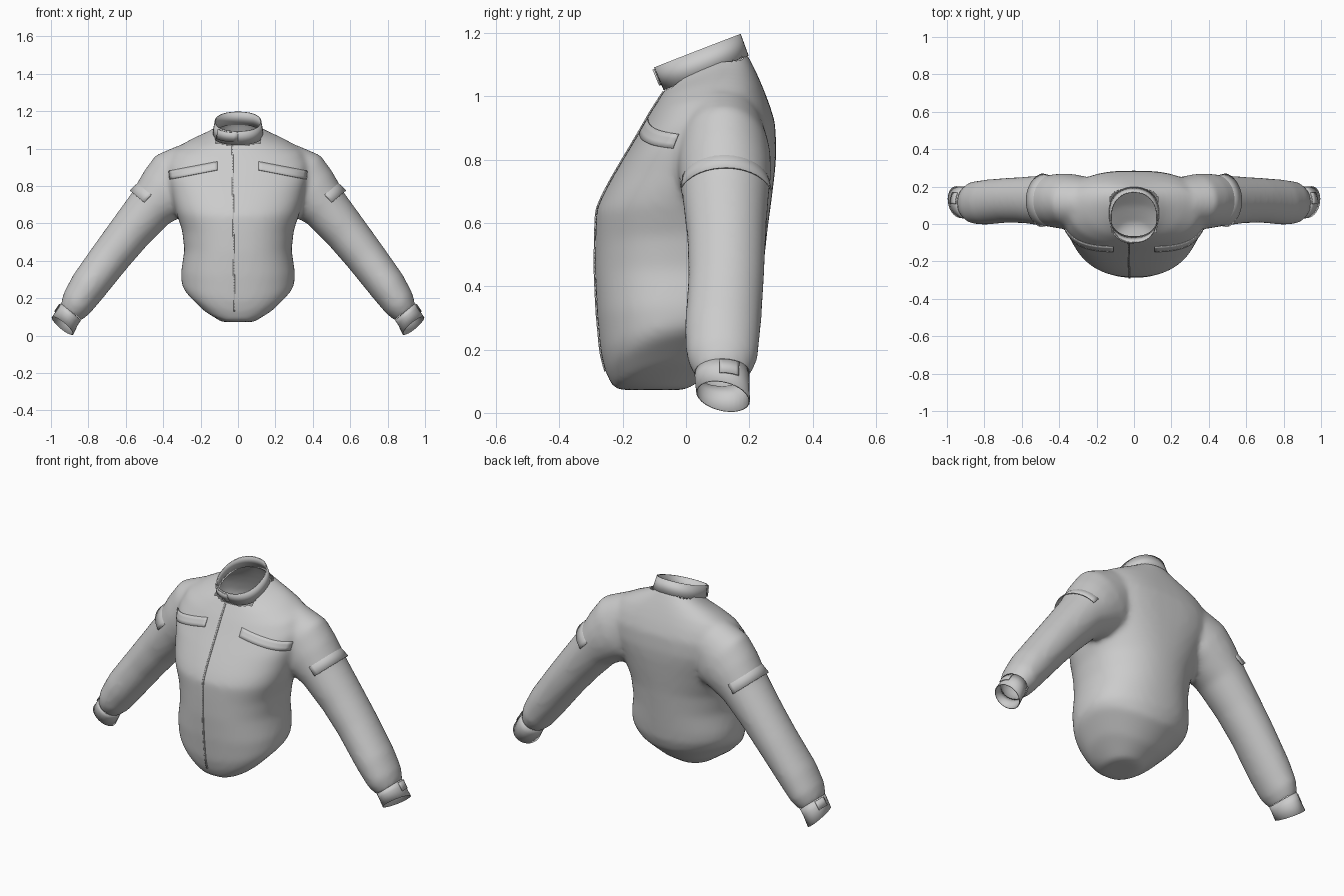
import bpy, bmesh, math
from mathutils import Vector
from mathutils.bvhtree import BVHTree

if "Cube" in bpy.data.objects:
    bpy.data.objects.remove(bpy.data.objects["Cube"])


def loft(bm, rings, closed=True, caps=False):
    """Skin a list of point rings with quads."""
    rows = [[bm.verts.new(p) for p in r] for r in rings]
    n = len(rows[0])
    for a, b in zip(rows, rows[1:]):
        for i in range(n if closed else n - 1):
            j = (i + 1) % n
            bm.faces.new((a[i], a[j], b[j], b[i]))
    if caps:
        bm.faces.new(rows[0])
        bm.faces.new(rows[-1])


def finish(name, bm, thick=0.0, mirror=False, angle=35):
    bmesh.ops.recalc_face_normals(bm, faces=bm.faces)
    me = bpy.data.meshes.new(name)
    bm.to_mesh(me)
    bm.free()
    ob = bpy.data.objects.new(name, me)
    bpy.context.collection.objects.link(ob)
    bpy.ops.object.select_all(action='DESELECT')
    bpy.context.view_layer.objects.active = ob
    ob.select_set(True)
    if thick:
        m = ob.modifiers.new("thickness", 'SOLIDIFY')
        m.thickness, m.offset = thick, 0
    if mirror:
        ob.modifiers.new("mirror", 'MIRROR')
    bpy.ops.object.shade_smooth_by_angle(angle=math.radians(angle))
    return ob


def body_ring(zf, zb, hw, yf, yb, lift=0.0, back=2.2, n=48):
    """Horizontal ring, tilted from front height to back height."""
    yc, hy, pts = (yf + yb) / 2, (yb - yf) / 2, []
    for i in range(n):
        a = 2 * math.pi * i / n
        c, s = math.cos(a), math.sin(a)
        e = 2 / 2.3 if s < 0 else 2 / back
        x = hw * math.copysign(abs(c) ** e, c)
        y = yc + hy * math.copysign(abs(s) ** e, s)
        z = zf + (zb - zf) * (y - yf) / (yb - yf) + lift * (x / hw) ** 2
        pts.append((x, y, z))
    return pts


def arm_ring(x, z, h, yc, hy, tilt=39.7, sx=1, a0=0, a1=360, n=28, grow=0.0, shear=0.0):
    """Ring (or arc) across the sleeve axis; angle 0 is the outer side."""
    full = a1 - a0 == 360
    t, pts = math.radians(tilt), []
    for i in range(n):
        a = math.radians(a0 + (a1 - a0) * i / (n if full else n - 1))
        r, d = (h + grow) * math.cos(a), (hy + grow) * math.sin(a)
        pts.append((sx * (x + math.cos(t) * r + .6 * shear * d), yc + d,
                    z + math.sin(t) * r - .8 * shear * d))
    return pts


# Body: torso and both sleeves fused into one cloth surface
torso = [  # z front, z back, half width, y front, y back, side lift, back squareness
    (.072, .072, .09, -.20, .0), (.074, .135, .20, -.228, .10, .05),
    (.13, .225, .287, -.255, .20, .07), (.19, .29, .303, -.27, .225, .04),
    (.32, .36, .305, -.282, .234), (.45, .46, .287, -.288, .245),
    (.55, .58, .299, -.287, .258), (.64, .70, .335, -.284, .274, 0, 2.4),
    (.69, .77, .35, -.262, .282, 0, 2.6), (.74, .83, .362, -.235, .286, 0, 2.8),
    (.80, .92, .378, -.20, .281, 0, 2.8), (.88, .985, .375, -.152, .26, 0, 2.6),
    (.95, 1.035, .34, -.112, .24, 0, 2.4), (1.0, 1.085, .25, -.08, .218),
    (1.03, 1.125, .16, -.06, .197), (1.05, 1.15, .12, -.052, .188)]
sleeve = [  # x, z, half width, y centre, half depth, tilt
    (.15, .935, .10, .11, .09, 76), (.25, .87, .163, .115, .135, 63),
    (.325, .815, .19, .12, .147, 52), (.385, .765, .164, .122, .148, 43),
    (.47, .68, .129, .125, .137), (.58, .55, .116, .128, .125),
    (.675, .43, .109, .127, .121), (.80, .265, .102, .116, .121),
    (.863, .172, .090, .114, .113), (.90, .115, .067, .114, .083)]
bm = bmesh.new()
loft(bm, [body_ring(*t) for t in torso], caps=True)
for sx in (1, -1):
    loft(bm, [arm_ring(*s, sx=sx) for s in sleeve], caps=True)
body = finish("jacket_body", bm)
rm = body.modifiers.new("fuse", 'REMESH')
rm.mode, rm.voxel_size = 'VOXEL', 0.014
sm = body.modifiers.new("relax", 'SMOOTH')
sm.factor, sm.iterations = 0.5, 14
for m in ("fuse", "relax"):
    bpy.ops.object.modifier_apply(modifier=m)

# Open the neck and the wrists
bm = bmesh.new()
bm.from_mesh(body.data)
cut = []
for f in bm.faces:
    c = f.calc_center_median()
    neck = abs(c.x) < .124 and c.z > 1.024 + .42 * (c.y + .055)
    if neck or .6 * abs(c.x) - .8 * c.z > .435:
        cut.append(f)
bmesh.ops.delete(bm, geom=cut, context='FACES')
tree = BVHTree.FromBMesh(bm)
bm.to_mesh(body.data)
bm.free()
bpy.ops.object.shade_smooth_by_angle(angle=math.radians(60))

# Stand collar with an overlapping strap at the front
base = body_ring(1.02, 1.127, .134, -.068, .195)
top = body_ring(1.092, 1.196, .122, -.098, .17)
bm = bmesh.new()
loft(bm, [base, top])
finish("collar", bm, .006)


def collar_point(p, q, t, grow):
    v = Vector(p).lerp(Vector(q), t)
    return v + Vector((v.x, v.y - .05, 0)).normalized() * grow


bm = bmesh.new()
loft(bm, [[collar_point(base[i], top[i], t, .008) for i in range(29, 37)]
          for t in (.2, .9)], closed=False)
finish("collar_strap", bm, .006)

# Cuffs, opening slightly forward, with a small closing tab
wrist = [(.893, .127, .068, .114, .085), (.91, .10, .067, .114, .084),
         (.938, .052, .072, .117, .083)]
bm = bmesh.new()
loft(bm, [arm_ring(*w, shear=s) for w, s in zip(wrist, (0, .1, .22))])
finish("cuff", bm, .004, mirror=True)
bm = bmesh.new()
loft(bm, [arm_ring(*w, a0=-5, a1=35, n=7, grow=.007)
          for w in ((.895, .12, .070, .114, .086), (.922, .078, .070, .114, .084))],
     closed=False)
finish("cuff_tab", bm, .005, mirror=True)

# Overlapping shoulder flap on the outside of each sleeve
flap = [((.405, .75, .148, .122, .142), -.012), ((.44, .713, .137, .124, .138), .003),
        ((.468, .684, .129, .125, .135), .012)]
bm = bmesh.new()
loft(bm, [arm_ring(*f, a0=-72, a1=78, n=19, grow=g) for f, g in flap], closed=False)
finish("sleeve_flap", bm, .005, mirror=True)


def patch(name, a, b, c, d, nu, nv, mirror):
    """Strip with front-view corners a-b (bottom) and d-c (top), laid on the body."""
    bm, rows = bmesh.new(), []
    for j in range(nv + 1):
        row = []
        for i in range(nu + 1):
            lo = Vector(a).lerp(Vector(b), i / nu)
            hi = Vector(d).lerp(Vector(c), i / nu)
            p = lo.lerp(hi, j / nv)
            hit = tree.ray_cast(Vector((p.x, -1, p.y)), Vector((0, 1, 0)))[0]
            row.append((p.x, (hit.y if hit else 0) - .003, p.y))
        rows.append(row)
    loft(bm, rows, closed=False)
    finish(name, bm, .004, mirror=mirror)


# Chest pocket welts and the front zip seam
patch("chest_pocket", (.11, .885), (.365, .835), (.37, .88), (.11, .93), 14, 3, True)
patch("front_seam", (-.023, .13), (-.015, .13), (-.026, 1.015), (-.034, 1.015), 1, 60, False)
